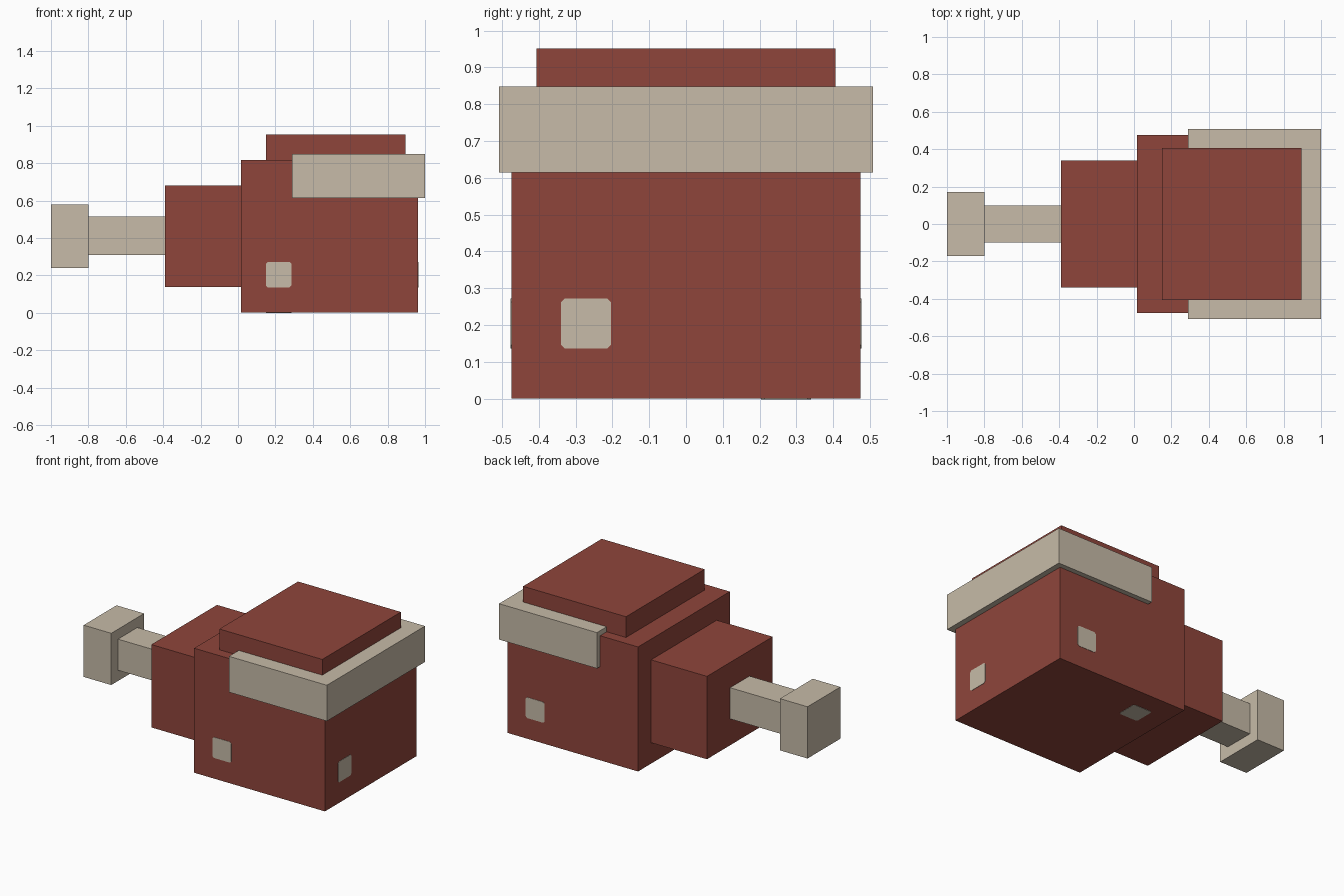
import bpy
import bmesh
from mathutils import Matrix, Vector

cube = bpy.data.objects.get("Cube")
if cube:
    bpy.data.objects.remove(cube, do_unlink=True)


def make_material(name, color):
    mat = bpy.data.materials.new(name)
    mat.use_nodes = True
    mat.diffuse_color = color
    mat.node_tree.nodes["Principled BSDF"].inputs["Base Color"].default_value = color
    return mat


RED = make_material("brick red", (0.275, 0.060, 0.044, 1))
BEIGE = make_material("warm beige", (0.571, 0.497, 0.392, 1))


def add_object(name, bm, mat):
    bmesh.ops.recalc_face_normals(bm, faces=bm.faces)
    mesh = bpy.data.meshes.new(name)
    bm.to_mesh(mesh)
    bm.free()
    mesh.materials.append(mat)
    obj = bpy.data.objects.new(name, mesh)
    bpy.context.collection.objects.link(obj)


def box(name, x, half_y, z, mat):
    """Box between two x and two z limits, symmetric in y."""
    bm = bmesh.new()
    size = Vector((x[1] - x[0], 2 * half_y, z[1] - z[0]))
    centre = Vector(((x[0] + x[1]) / 2, 0, (z[0] + z[1]) / 2))
    bmesh.ops.create_cube(bm, size=1, matrix=Matrix.Translation(centre) @ Matrix.Diagonal(size).to_4x4())
    add_object(name, bm, mat)


def patch(name, centre, normal, half=0.068, cut=0.01, lift=0.002):
    """Thin square plate with clipped corners, lying on a flat side."""
    bm = bmesh.new()
    a, b = half, half - cut
    outline = [(a, -b), (a, b), (b, a), (-b, a), (-a, b), (-a, -b), (-b, -a), (b, -a)]
    face = bm.faces.new([bm.verts.new((u, v, -lift)) for u, v in outline])
    grown = bmesh.ops.extrude_face_region(bm, geom=[face], use_keep_orig=True)["geom"]
    top = [v for v in grown if isinstance(v, bmesh.types.BMVert)]
    bmesh.ops.translate(bm, verts=top, vec=(0, 0, 2 * lift))
    turn = Vector(normal).to_track_quat('Z', 'Y').to_matrix().to_4x4()
    bm.transform(Matrix.Translation(centre) @ turn)
    add_object(name, bm, BEIGE)


# Main stacked blocks
box("body", (0.015, 0.963), 0.475, (0, 0.816), RED)
box("top_cap", (0.15, 0.896), 0.407, (0.816, 0.952), RED)
box("upper_band", (0.29, 1.0), 0.508, (0.614, 0.849), BEIGE)

# Neck, rod and end block
box("neck", (-0.39, 0.015), 0.34, (0.137, 0.68), RED)
box("rod", (-0.80, -0.39), 0.10, (0.31, 0.514), BEIGE)
box("end_block", (-1.0, -0.80), 0.17, (0.24, 0.579), BEIGE)

# Small patches on the body sides
patch("front_patch", (0.217, -0.475, 0.204), (0, -1, 0))
patch("back_patch", (0.76, 0.475, 0.204), (0, 1, 0))
patch("left_patch", (0.963, -0.272, 0.204), (1, 0, 0))
patch("bottom_patch", (0.217, 0.272, 0), (0, 0, -1))
